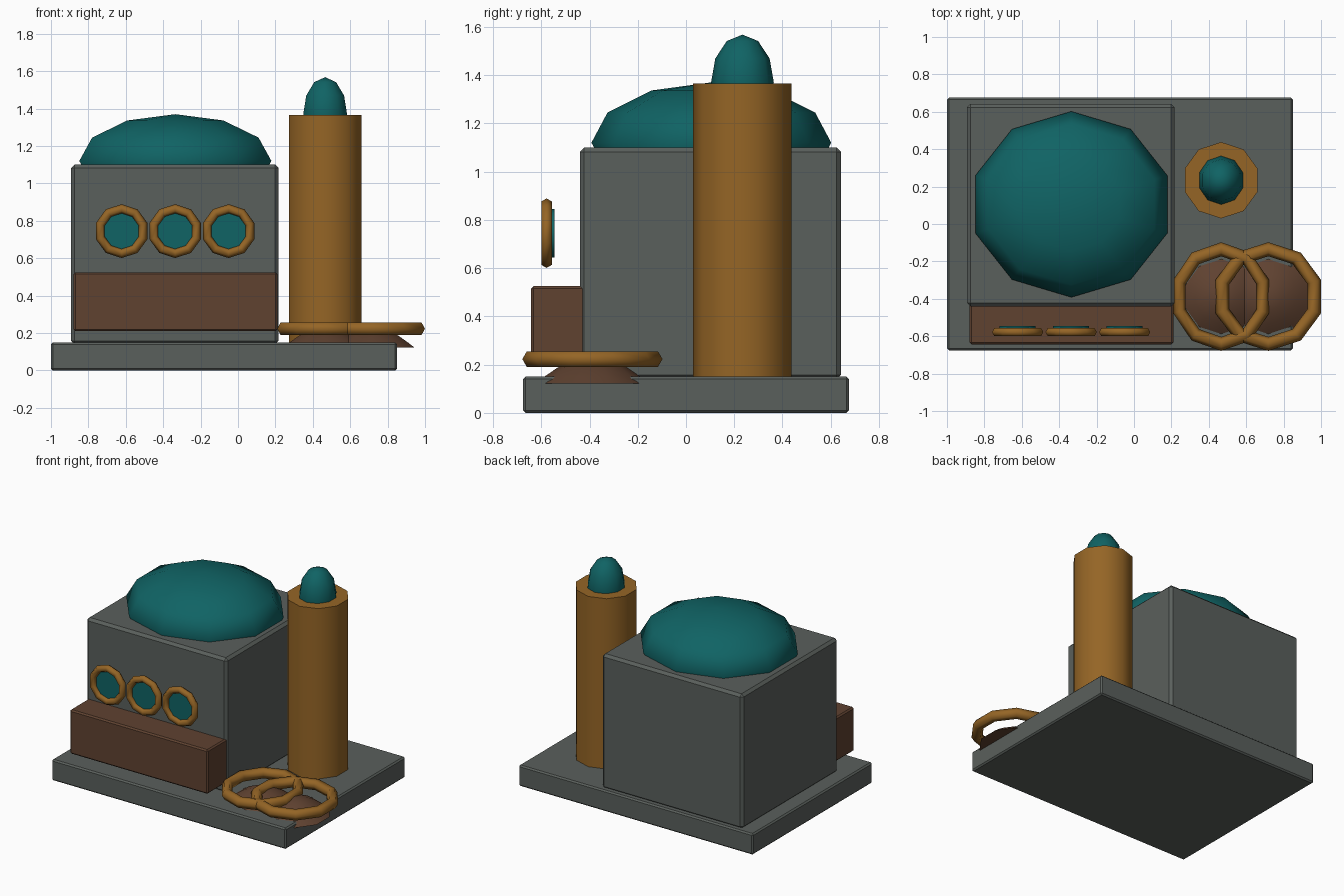
import bpy, bmesh, math
from mathutils import Matrix, Vector

if "Cube" in bpy.data.objects:
    bpy.data.objects.remove(bpy.data.objects["Cube"])


def material(name, rgb):
    m = bpy.data.materials.new(name)
    m.diffuse_color = (*rgb, 1)
    m.use_nodes = True
    m.node_tree.nodes["Principled BSDF"].inputs["Base Color"].default_value = m.diffuse_color
    return m


GREY = material("slate grey", (0.102, 0.116, 0.107))
TEAL = material("deep teal", (0.005, 0.125, 0.128))
BRONZE = material("bronze", (0.30, 0.130, 0.019))
BROWN = material("dark brown", (0.115, 0.054, 0.030))


def finish(bm, name, mat, loc):
    mesh = bpy.data.meshes.new(name)
    bm.to_mesh(mesh)
    bm.free()
    mesh.materials.append(mat)
    ob = bpy.data.objects.new(name, mesh)
    ob.location = loc
    bpy.context.collection.objects.link(ob)
    return ob


def box(name, mat, lo, hi, bevel):
    lo, hi = Vector(lo), Vector(hi)
    bm = bmesh.new()
    bmesh.ops.create_cube(bm, size=1)
    bmesh.ops.scale(bm, vec=hi - lo, verts=bm.verts)
    bmesh.ops.bevel(bm, geom=bm.edges[:], offset=bevel, segments=1, affect='EDGES')
    return finish(bm, name, mat, (lo + hi) / 2)


def lathe(name, mat, profile, loc, closed=False, scale=(1, 1, 1), face_front=False, n=10):
    """Turn (radius, height) points around z in n sides, with corners on +y and -y."""
    bm = bmesh.new()
    rows = []
    for i in range(n):
        a = 2 * math.pi * i / n
        rows.append([bm.verts.new((r * math.sin(a), r * math.cos(a), z)) for r, z in profile])
    count = len(profile) if closed else len(profile) - 1
    for i in range(n):
        p, q = rows[i], rows[(i + 1) % n]
        for j in range(count):
            k = (j + 1) % len(profile)
            bm.faces.new((p[j], p[k], q[k], q[j]))
    bmesh.ops.remove_doubles(bm, verts=bm.verts, dist=1e-5)
    bmesh.ops.scale(bm, vec=scale, verts=bm.verts)
    if face_front:
        bmesh.ops.rotate(bm, matrix=Matrix.Rotation(math.pi / 2, 3, 'X'), verts=bm.verts)
    bmesh.ops.recalc_face_normals(bm, faces=bm.faces)
    for f in bm.faces:
        f.smooth = True
    for e in bm.edges:
        e.smooth = e.calc_face_angle(0) < math.radians(65)
    return finish(bm, name, mat, loc)


def ring(name, major, minor, loc, **kw):
    pts = [(major + minor * math.cos(k * math.pi / 3), minor * math.sin(k * math.pi / 3))
           for k in range(6)]
    return lathe(name, BRONZE, pts, loc, closed=True, **kw)


def ball(name, mat, scale, loc):
    pts = [(math.sin(k * math.pi / 6), math.cos(k * math.pi / 6)) for k in range(7)]
    pts[0], pts[-1] = (0, 1), (0, -1)
    return lathe(name, mat, pts, loc, scale=scale)


def cylinder(name, mat, r, h, loc, **kw):
    return lathe(name, mat, [(0, 0), (r, 0), (r, h), (0, h)], loc, **kw)


# base slab, main block and front ledge
box("base", GREY, (-1.0, -0.675, 0), (0.85, 0.675, 0.15), 0.01)
box("body", GREY, (-0.893, -0.44, 0.14), (0.217, 0.642, 1.10), 0.018)
box("front_ledge", BROWN, (-0.88, -0.643, 0.21), (0.21, -0.42, 0.525), 0.01)

# roof dome
ball("roof_dome", TEAL, (0.54, 0.497, 0.25), (-0.335, 0.105, 1.12))

# column with finial
cylinder("column", BRONZE, 0.204, 1.235, (0.466, 0.234, 0.13))
ball("column_finial", TEAL, (0.123, 0.13, 0.198), (0.466, 0.234, 1.37))

# three round windows floating in front of the body
for i in range(3):
    x = -0.622 + 0.286 * i
    ring(f"window_ring_{i + 1}", 0.119, 0.025, (x, -0.578, 0.745), face_front=True)
    cylinder(f"window_pane_{i + 1}", TEAL, 0.101, 0.035, (x, -0.545, 0.745), face_front=True)

# two overlapping low mounds with hoops above them
for i, (x, sx) in enumerate([(0.466, 0.925), (0.718, 1.02)]):
    lathe(f"mound_{i + 1}", BROWN,
          [(0, 0.122), (0.238, 0.122), (0.197, 0.152), (0.145, 0.187), (0.075, 0.22), (0, 0.235)],
          (x, -0.388, 0))
    ring(f"hoop_{i + 1}", 0.253, 0.0375, (x, -0.388, 0.223), scale=(sx, 1, 1))
